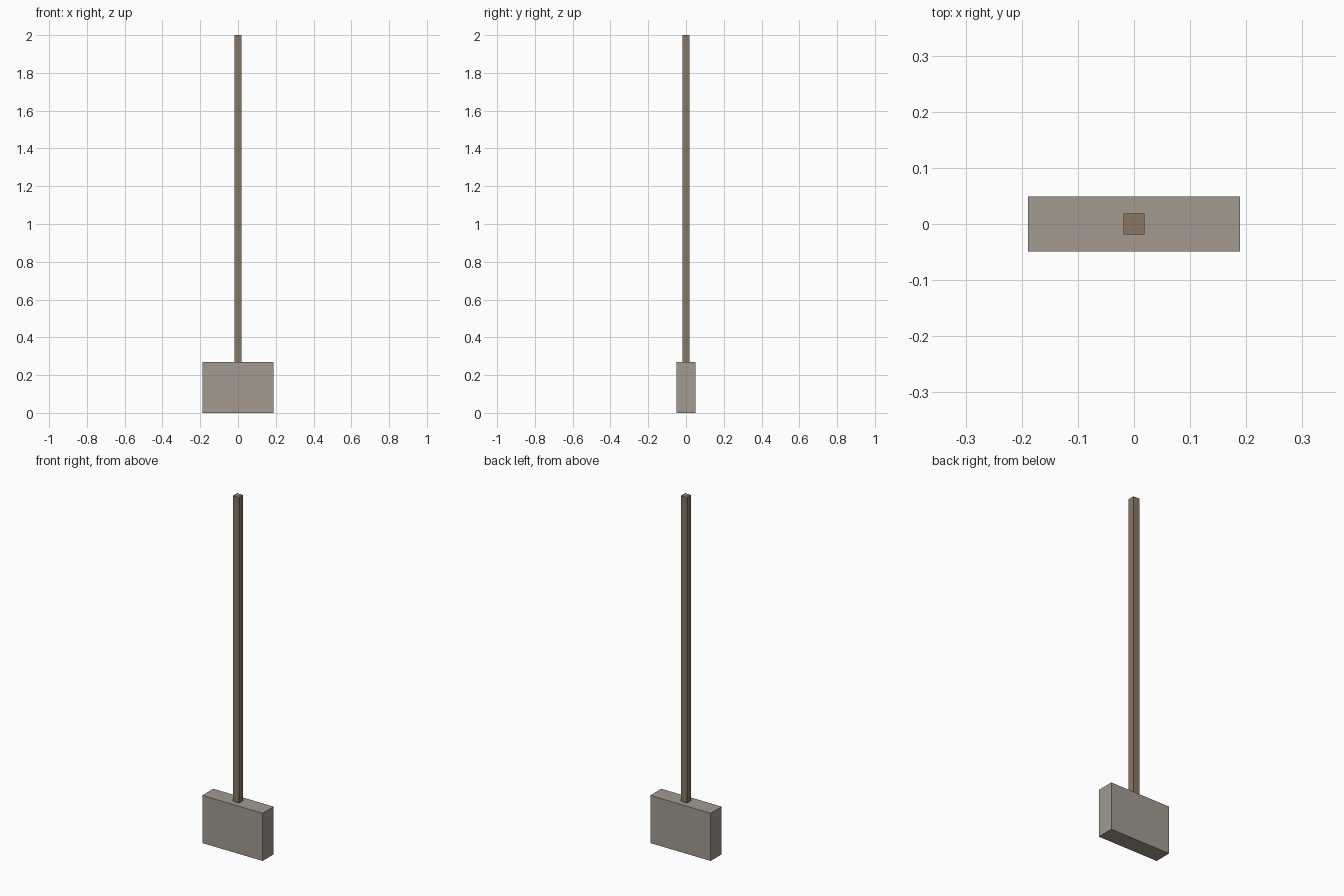
import bpy

if "Cube" in bpy.data.objects:
    bpy.data.objects.remove(bpy.data.objects["Cube"])


def material(name, color):
    mat = bpy.data.materials.new(name)
    mat.diffuse_color = color
    mat.use_nodes = True
    mat.node_tree.nodes["Principled BSDF"].inputs["Base Color"].default_value = mat.diffuse_color
    return mat


def box(name, size, z_bottom, mat):
    bpy.ops.mesh.primitive_cube_add(size=1, location=(0, 0, z_bottom + size[2] / 2))
    obj = bpy.context.object
    obj.name = name
    obj.scale = size
    bpy.ops.object.transform_apply(location=False, rotation=False, scale=True)
    obj.data.materials.append(mat)
    return obj


stone = material("stone", (0.36, 0.33, 0.28, 1))
wood = material("wood", (0.25, 0.18, 0.12, 1))

HEAD_HEIGHT = 0.27

# Heavy block head resting on the ground
box("hammer_head", (0.378, 0.098, HEAD_HEIGHT), 0, stone)

# Long square shaft rising from the top of the head
box("shaft", (0.038, 0.038, 2 - HEAD_HEIGHT), HEAD_HEIGHT, wood)
